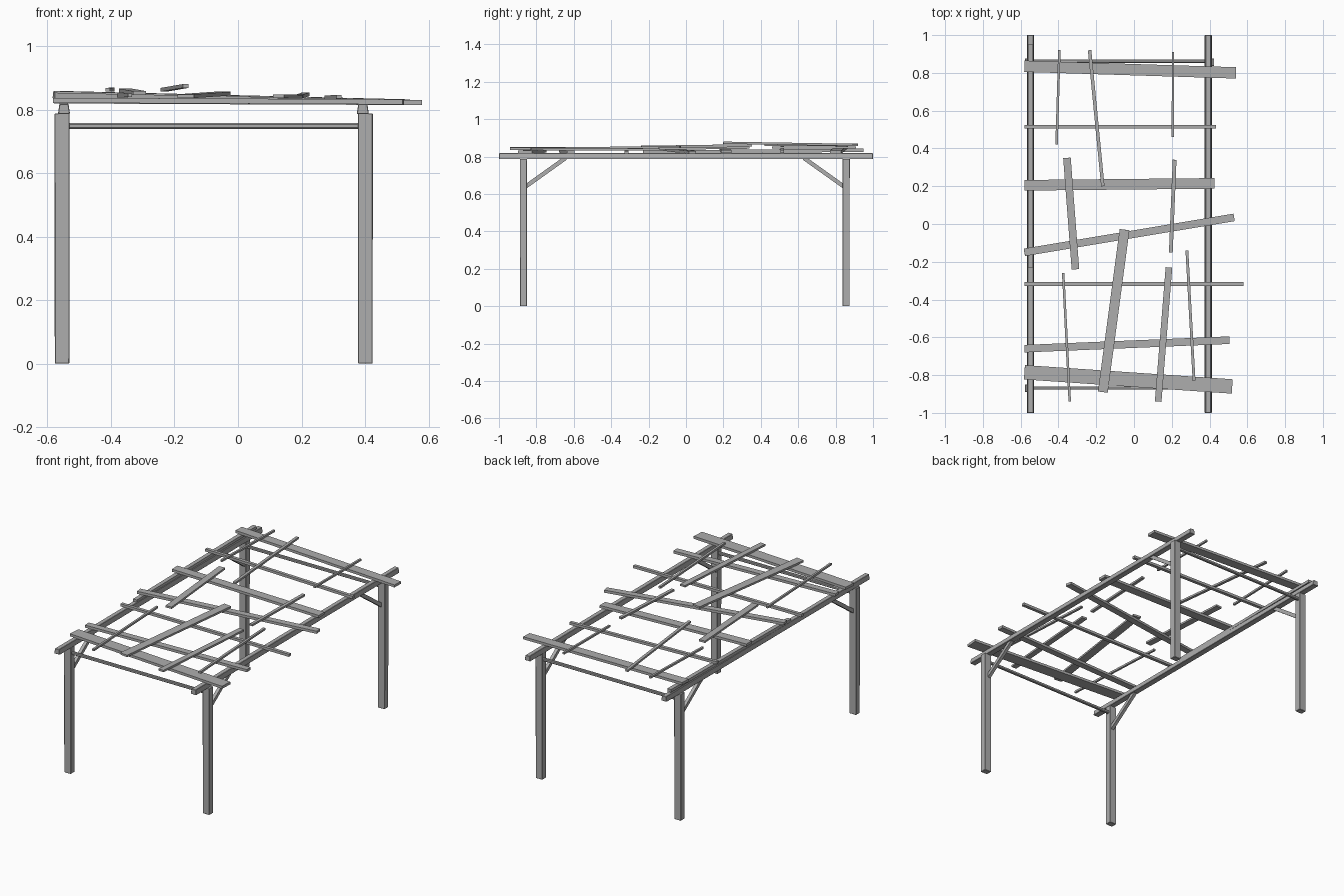
import bpy, bmesh
from mathutils import Vector

cube = bpy.data.objects.get("Cube")
if cube:
    bpy.data.objects.remove(cube, do_unlink=True)

wood = bpy.data.materials.new("weathered_grey")
wood.use_nodes = True
GREY = (0.42, 0.42, 0.42, 1)
wood.diffuse_color = GREY
wood.node_tree.nodes["Principled BSDF"].inputs["Base Color"].default_value = GREY


def beam(name, start, end, width, thick, top=1.0, end_scale=1.0, chamfer=0.0):
    """Rectangular timber from start to end; top narrows its upper face."""
    a, b = Vector(start), Vector(end)
    along = (b - a).normalized()
    ref = Vector((0, 1, 0)) if abs(along.z) > 0.9 else Vector((0, 0, 1))
    side = along.cross(ref).normalized()
    up = side.cross(along)
    bm = bmesh.new()
    rings = []
    for centre, s in ((a, 1.0), (b, end_scale)):
        rings.append([bm.verts.new(centre + side * u * width * s / 2 + up * v * thick * s / 2)
                      for u, v in ((-1, -1), (1, -1), (top, 1), (-top, 1))])
    for i in range(4):
        j = (i + 1) % 4
        bm.faces.new((rings[0][i], rings[0][j], rings[1][j], rings[1][i]))
    bm.faces.new(rings[0][::-1])
    bm.faces.new(rings[1])
    bmesh.ops.recalc_face_normals(bm, faces=bm.faces)
    if chamfer:
        bmesh.ops.bevel(bm, geom=bm.edges[:], offset=chamfer, segments=1, affect='EDGES')
    mesh = bpy.data.meshes.new(name)
    bm.to_mesh(mesh)
    bm.free()
    mesh.materials.append(wood)
    obj = bpy.data.objects.new(name, mesh)
    bpy.context.collection.objects.link(obj)
    return obj


# Posts, long rails and corner braces
for side, post_x, rail_x in (("right", -0.554, -0.548), ("left", 0.401, 0.393)):
    beam(side + "_rail", (rail_x, -1, 0.802), (rail_x, 1, 0.802), 0.038, 0.032,
         top=0.75, chamfer=0.002)
    for end, s, y in (("front", -1, -0.869), ("back", 1, 0.856)):
        beam(f"{end}_{side}_post", (post_x, y, 0), (post_x, y, 0.788), 0.046, 0.038,
             end_scale=1.03, chamfer=0.002)
        beam(f"{end}_{side}_brace", (rail_x, y - s * 0.012, 0.64),
             (rail_x, y - s * 0.225, 0.792), 0.02, 0.022)

# Tie bars between the posts at each end
for end, y in (("front", -0.868), ("back", 0.862)):
    beam(end + "_tie_bar", (-0.55, y, 0.748), (0.4, y, 0.748), 0.018, 0.018, chamfer=0.004)

# Loose plank lying along one rail
beam("rail_plank", (-0.549, -0.23, 0.824), (-0.549, 0.95, 0.834), 0.026, 0.018)

# Cross slats: y at each end, x of far end, height at each end, width
cross = [
    (0.835, 0.80, 0.54, 0.851, 0.824, 0.06),
    (0.515, 0.515, 0.435, 0.851, 0.826, 0.02),
    (0.205, 0.215, 0.425, 0.850, 0.826, 0.056),
    (-0.15, 0.035, 0.53, 0.845, 0.822, 0.04),
    (-0.318, -0.318, 0.58, 0.827, 0.822, 0.02),
    (-0.66, -0.615, 0.505, 0.829, 0.824, 0.04),
    (-0.785, -0.86, 0.52, 0.829, 0.824, 0.076),
]
for i, (y0, y1, x1, z0, z1, w) in enumerate(cross):
    beam(f"cross_slat_{i + 1}", (-0.58, y0, z0), (x1, y1, z1), w, 0.016)

# Upper slats resting on the cross slats: start x y z, end x y z, width
upper = [
    ((-0.395, 0.92, 0.863), (-0.41, 0.42, 0.862), 0.013),
    ((-0.235, 0.92, 0.862), (-0.165, 0.20, 0.874), 0.018),
    ((0.207, 0.91, 0.848), (0.205, 0.46, 0.848), 0.012),
    ((-0.355, 0.35, 0.860), (-0.31, -0.24, 0.852), 0.04),
    ((0.215, 0.34, 0.848), (0.195, -0.15, 0.842), 0.02),
    ((-0.05, -0.03, 0.850), (-0.165, -0.89, 0.842), 0.052),
    ((0.185, -0.23, 0.840), (0.128, -0.94, 0.842), 0.035),
    ((-0.375, -0.26, 0.844), (-0.34, -0.94, 0.845), 0.013),
    ((0.28, -0.14, 0.838), (0.318, -0.83, 0.840), 0.015),
]
for i, (p, q, w) in enumerate(upper):
    beam(f"upper_slat_{i + 1}", p, q, w, 0.012)
